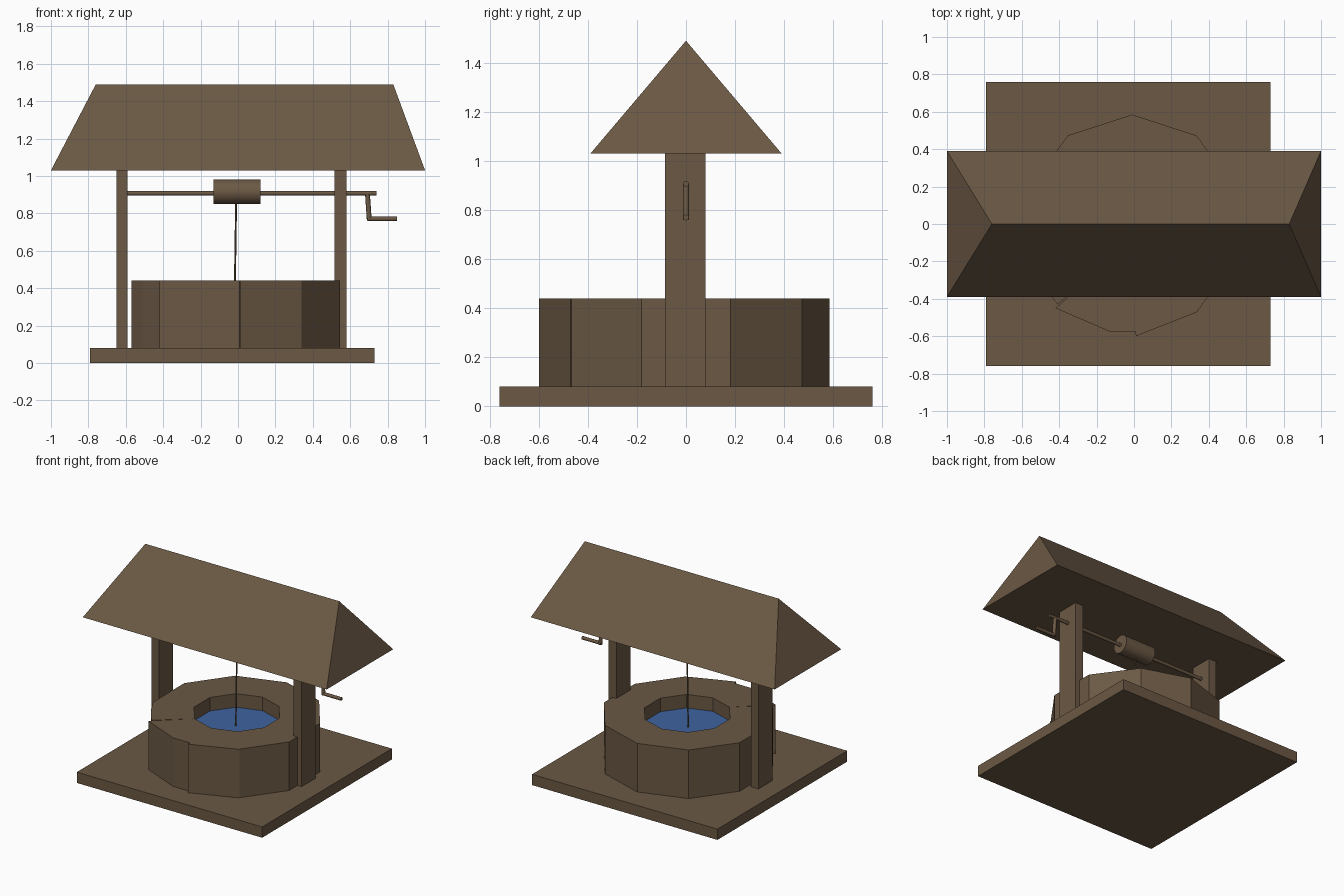
import bpy, bmesh
from math import cos, sin, radians
from mathutils import Vector

if "Cube" in bpy.data.objects:
    bpy.data.objects.remove(bpy.data.objects["Cube"])


def material(name, rgb):
    m = bpy.data.materials.new(name)
    m.use_nodes = True
    m.diffuse_color = (*rgb, 1)
    m.node_tree.nodes["Principled BSDF"].inputs["Base Color"].default_value = (*rgb, 1)
    return m


brown = material("brown_wood", (0.147, 0.098, 0.058))
blue = material("water_blue", (0.048, 0.125, 0.352))


def finish(name, bm, mat=brown):
    bmesh.ops.recalc_face_normals(bm, faces=bm.faces)
    me = bpy.data.meshes.new(name)
    bm.to_mesh(me)
    bm.free()
    me.materials.append(mat)
    ob = bpy.data.objects.new(name, me)
    bpy.context.collection.objects.link(ob)
    return ob


def prism(bm, points, z0, z1):
    """Extrude a flat outline from z0 up to z1."""
    face = bm.faces.new([bm.verts.new((x, y, z0)) for x, y in points])
    new = bmesh.ops.extrude_face_region(bm, geom=[face])["geom"]
    top = [v for v in new if isinstance(v, bmesh.types.BMVert)]
    bmesh.ops.translate(bm, verts=top, vec=(0, 0, z1 - z0))


def box(name, x0, x1, y0, y1, z0, z1):
    bm = bmesh.new()
    prism(bm, [(x0, y0), (x1, y0), (x1, y1), (x0, y1)], z0, z1)
    return finish(name, bm)


def rod(name, a, b, radius, sides=12):
    """Cylinder running from a to b."""
    a, b = Vector(a), Vector(b)
    bm = bmesh.new()
    bmesh.ops.create_cone(bm, cap_ends=True, segments=sides, radius1=radius,
                          radius2=radius, depth=(b - a).length)
    turn = (b - a).to_track_quat("Z", "Y").to_matrix().to_4x4()
    turn.translation = (a + b) / 2
    bm.transform(turn)
    ob = finish(name, bm)
    bpy.context.view_layer.objects.active = ob
    ob.select_set(True)
    bpy.ops.object.shade_smooth_by_angle(angle=radians(40))
    ob.select_set(False)
    return ob


# Base slab and posts
box("base_slab", -0.79, 0.73, -0.76, 0.76, 0, 0.08)
box("right_post", -0.65, -0.59, -0.085, 0.08, 0.08, 1.04)
box("left_post", 0.515, 0.58, -0.085, 0.08, 0.08, 1.04)

# Hipped roof with a closed underside
bm = bmesh.new()
eaves = [bm.verts.new((x, y, 1.03)) for x, y in ((-1, -0.39), (1, -0.39), (1, 0.39), (-1, 0.39))]
ridge = [bm.verts.new((x, 0, 1.49)) for x in (-0.76, 0.83)]
a, b, c, d = eaves
for f in ((a, b, c, d), (a, b, ridge[1], ridge[0]), (c, d, ridge[0], ridge[1]),
          (b, c, ridge[1]), (d, a, ridge[0])):
    bm.faces.new(f)
finish("roof", bm)


# Stone ring: ten wedge blocks, two of them laid a little crooked
def ring_point(radius, k):
    t = radians(90 + 36 * k)
    return (-0.01 + radius * cos(t), radius * sin(t))


crooked = {3: [(-0.57, -0.18), (-0.51, -0.29), (-0.41, -0.43)],
           4: [(-0.42, -0.45), (-0.13, -0.575), (0.01, -0.575)],
           5: [(0.01, -0.6), (0.34, -0.47)]}
bm = bmesh.new()
for k in range(10):
    outer = crooked.get(k, [ring_point(0.585, k), ring_point(0.585, k + 1)])
    prism(bm, outer + [ring_point(0.3, k + 1), ring_point(0.3, k)], 0.08, 0.44)
finish("stone_ring", bm)

# Water surface inside the ring
bm = bmesh.new()
prism(bm, [ring_point(0.299, k) for k in range(10)], 0.09, 0.34)
finish("water", bm, blue)

# Winding gear, crank and rope
rod("axle", (-0.6, 0, 0.907), (0.74, 0, 0.907), 0.012)
rod("winding_drum", (-0.13, 0, 0.915), (0.12, 0, 0.915), 0.066, 32)
rod("crank_arm", (0.692, 0, 0.907), (0.702, 0, 0.762), 0.013)
rod("crank_handle", (0.692, 0, 0.77), (0.85, 0, 0.77), 0.012)
rod("rope", (-0.018, 0, 0.33), (-0.01, 0, 0.87), 0.005, 8)
